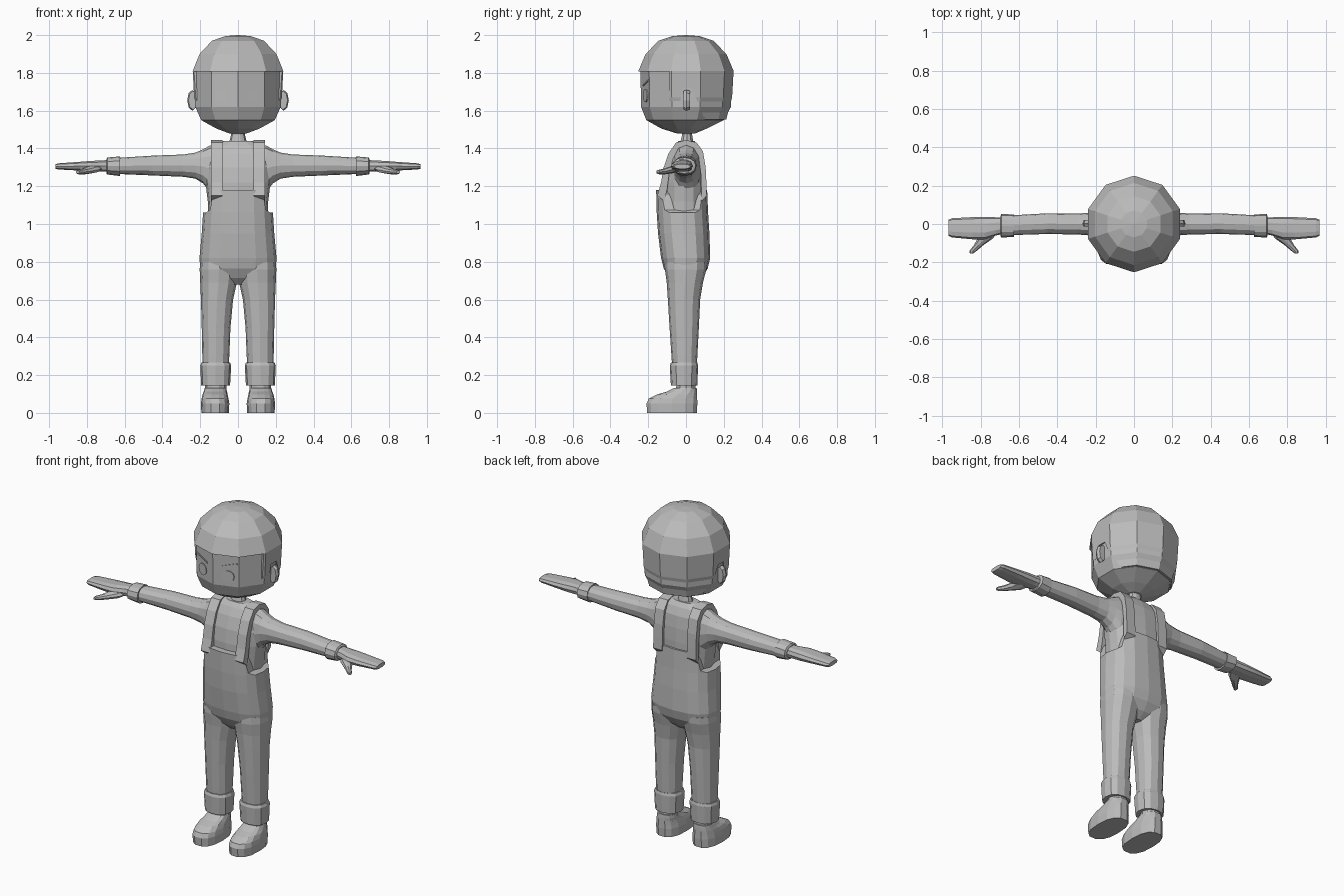
import bpy, bmesh, math
from mathutils import Vector

grey = bpy.data.materials.new("plain grey")
grey.diffuse_color = (0.5, 0.5, 0.5, 1)


def finish(name, bm, mirror=False):
    bmesh.ops.recalc_face_normals(bm, faces=bm.faces)
    me = bpy.data.meshes.new(name)
    bm.to_mesh(me)
    bm.free()
    me.materials.append(grey)
    ob = bpy.data.objects.new(name, me)
    bpy.context.collection.objects.link(ob)
    if mirror:
        ob.modifiers.new("mirror", 'MIRROR')
        ob.modifiers["mirror"].use_mirror_merge = False
    return ob


def loft(name, rings, n, axis='z', power=2.0, phase=0.0, mirror=False):
    """Skin superellipse rings (position, low a, high a, low b, high b)."""
    bm = bmesh.new()
    loops = []
    for t, a0, a1, b0, b1 in rings:
        loop = []
        for i in range(n):
            ang = 2 * math.pi * i / n + phase
            c, s = math.cos(ang), math.sin(ang)
            a = (a0 + a1) / 2 + (a1 - a0) / 2 * math.copysign(abs(c) ** (2 / power), c)
            b = (b0 + b1) / 2 + (b1 - b0) / 2 * math.copysign(abs(s) ** (2 / power), s)
            co = {'z': (a, b, t), 'x': (t, a, b), 'y': (a, t, b)}[axis]
            loop.append(bm.verts.new(co))
        loops.append(loop)
    for lo, hi in zip(loops, loops[1:]):
        for i in range(n):
            j = (i + 1) % n
            bm.faces.new((lo[i], lo[j], hi[j], hi[i]))
    bm.faces.new(loops[0])
    bm.faces.new(loops[-1])
    return finish(name, bm, mirror)


def prism(name, points, lo, hi, axis, mirror=False):
    """Extrude an outline along x (outline is y,z) or y (outline is x,z)."""
    bm = bmesh.new()
    place = (lambda p, t: (t, p[0], p[1])) if axis == 'x' else (lambda p, t: (p[0], t, p[1]))
    f = bm.faces.new([bm.verts.new(place(p, lo)) for p in points])
    new = bmesh.ops.extrude_face_region(bm, geom=[f])["geom"]
    move = Vector((hi - lo, 0, 0)) if axis == 'x' else Vector((0, hi - lo, 0))
    bmesh.ops.translate(bm, vec=move, verts=[v for v in new if isinstance(v, bmesh.types.BMVert)])
    return finish(name, bm, mirror)


def cut(ob, cutter):
    mod = ob.modifiers.new("cut", 'BOOLEAN')
    mod.operation, mod.solver, mod.object = 'DIFFERENCE', 'EXACT', cutter
    bpy.context.view_layer.objects.active = ob
    bpy.ops.object.modifier_apply(modifier="cut")
    bpy.data.objects.remove(cutter)


def round_rings(profile):
    return [(z, -r, r, y - r, y + r) for z, r, y in profile]


# Head and hair: ten-sided, with a corner at the front
skull = [(1.48, .05, 0), (1.505, .12, -.01), (1.55, .205, -.005), (1.62, .238, 0),
         (1.81, .241, 0), (1.9, .195, 0), (1.96, .13, 0)]
loft("head", round_rings(skull), 10, phase=math.pi / 2)
cap = [(1.51, .12, 0), (1.55, .212, 0), (1.67, .244, 0), (1.81, .252, 0), (1.9, .214, 0),
       (1.97, .145, 0), (1.995, .07, 0), (2.0, .004, 0)]
hair = loft("hair", round_rings(cap), 10, phase=math.pi / 2)
opening = [(-.4, 1.808), (-.087, 1.808), (-.087, 1.65), (-.03, 1.65), (-.02, 1.72), (.03, 1.72),
           (.1, 1.552), (.4, 1.552), (.4, 1.3), (-.4, 1.3)]
cut(hair, prism("hair_cutter", opening, -.5, .5, 'x'))

# Ears
loft("ear", [(-.012, .215, .262, 1.605, 1.705), (.002, .215, .269, 1.6, 1.71),
             (.02, .215, .262, 1.605, 1.705)], 8, 'y', mirror=True)


# Eyes and brows: thin plates resting on the front facets of the face
def face_plate(name, points):
    bm = bmesh.new()
    slope = .045 / .14
    ring = []
    for offset in (0.002, -.004):
        ring.append([bm.verts.new((x, -.2405 + slope * x + offset, z)) for x, z in points])
    n = len(points)
    for loop in ring:
        bm.faces.new(loop)
    for i in range(n):
        j = (i + 1) % n
        bm.faces.new((ring[0][i], ring[0][j], ring[1][j], ring[1][i]))
    finish(name, bm, True)


face_plate("eye", [(.085 + .033 * math.cos(a * math.pi / 5), 1.68 + .035 * math.sin(a * math.pi / 5))
                   for a in range(10)])
face_plate("brow", [(.045, 1.73), (.05, 1.74), (.135, 1.765), (.135, 1.757)])

# Neck
loft("neck", [(1.40, -.07, .07, -.05, .05), (1.44, -.045, .045, -.03, .04),
              (1.47, -.037, .037, -.022, .034), (1.53, -.037, .037, -.022, .034)], 10)

# Shirt body
loft("shirt", [(1.0, -.155, .155, -.12, .1), (1.12, -.16, .16, -.122, .1),
               (1.22, -.172, .172, -.12, .1), (1.3, -.18, .18, -.108, .095),
               (1.37, -.17, .17, -.085, .085), (1.415, -.14, .14, -.06, .065),
               (1.44, -.075, .075, -.04, .045)], 16, power=2.5)

# Sleeves, widening into the shoulder
loft("sleeve", [(.1, -.075, .08, 1.13, 1.43), (.15, -.07, .075, 1.17, 1.415),
                (.185, -.065, .068, 1.215, 1.395), (.225, -.06, .06, 1.24, 1.378),
                (.29, -.055, .054, 1.25, 1.368), (.45, -.052, .056, 1.257, 1.362),
                (.64, -.058, .045, 1.265, 1.35)], 12, 'x', 2.2, mirror=True)
loft("sleeve_cuff", [(.625, -.068, .05, 1.254, 1.358), (.692, -.07, .052, 1.262, 1.352),
                     (.697, -.06, .04, 1.268, 1.345)], 12, 'x', 2.2, mirror=True)

# Mitten hands and thumbs
loft("hand", [(.68, -.052, .035, 1.275, 1.34), (.72, -.06, .035, 1.277, 1.338),
              (.78, -.08, .037, 1.278, 1.335), (.84, -.08, .036, 1.282, 1.33),
              (.95, -.07, .03, 1.288, 1.322), (.967, -.062, .022, 1.292, 1.317)],
     10, 'x', 2.6, mirror=True)
loft("thumb", [(-.035, .71, .80, 1.277, 1.32), (-.075, .735, .815, 1.268, 1.308),
               (-.11, .785, .835, 1.263, 1.295), (-.14, .82, .858, 1.262, 1.288),
               (-.155, .84, .856, 1.267, 1.283)], 8, 'y', mirror=True)

# Overalls body, cut away at the sides to leave front and back bibs
overalls = loft("overalls", [(.68, -.05, .05, -.055, .045), (.715, -.14, .14, -.09, .085),
                             (.765, -.2, .2, -.118, .115), (.82, -.204, .204, -.132, .128),
                             (.95, -.192, .192, -.148, .124), (1.06, -.185, .185, -.155, .117),
                             (1.18, -.18, .18, -.158, .112)], 16, power=2.5)
side_gap = [(.3, 1.06), (.17, 1.06), (.148, 1.075), (.138, 1.13), (.13, 1.16), (.115, 1.172),
            (.112, 1.3), (.3, 1.3)]
for sign in (1, -1):
    cut(overalls, prism("bib_cutter", [(sign * x, z) for x, z in side_gap], -.5, .5, 'y'))

# Shoulder straps
outer = [(-.152, 1.15), (-.132, 1.22), (-.118, 1.3), (-.092, 1.375), (-.052, 1.432), (0, 1.444),
         (.055, 1.432), (.09, 1.385), (.104, 1.3), (.108, 1.22), (.11, 1.15)]
inner = [(y * .75, z - .03) for y, z in reversed(outer)]
prism("strap", outer + inner, .082, .142, 'x', mirror=True)

# Trouser legs and turned-up cuffs
loft("trouser_leg", [(.2, .052, .185, -.07, .055), (.3, .046, .189, -.077, .06),
                     (.45, .04, .192, -.087, .068), (.6, .026, .196, -.096, .075),
                     (.69, .006, .2, -.102, .09), (.76, .0, .203, -.112, .108),
                     (.8, .0, .2, -.11, .11)], 12, power=2.3, mirror=True)
loft("trouser_cuff", [(.145, .042, .195, -.08, .06), (.25, .036, .2, -.086, .064),
                      (.266, .042, .194, -.08, .06)], 12, power=2.4, mirror=True)

# Shoes
loft("ankle", [(.07, .058, .178, -.06, .055), (.19, .062, .174, -.05, .05)], 10, mirror=True)
loft("shoe", [(0, .048, .194, -.208, .06), (.05, .046, .196, -.212, .063),
              (.075, .05, .193, -.2, .062), (.098, .055, .188, -.155, .061),
              (.112, .058, .182, -.105, .06), (.132, .062, .176, -.065, .058)],
     14, power=2.5, mirror=True)
